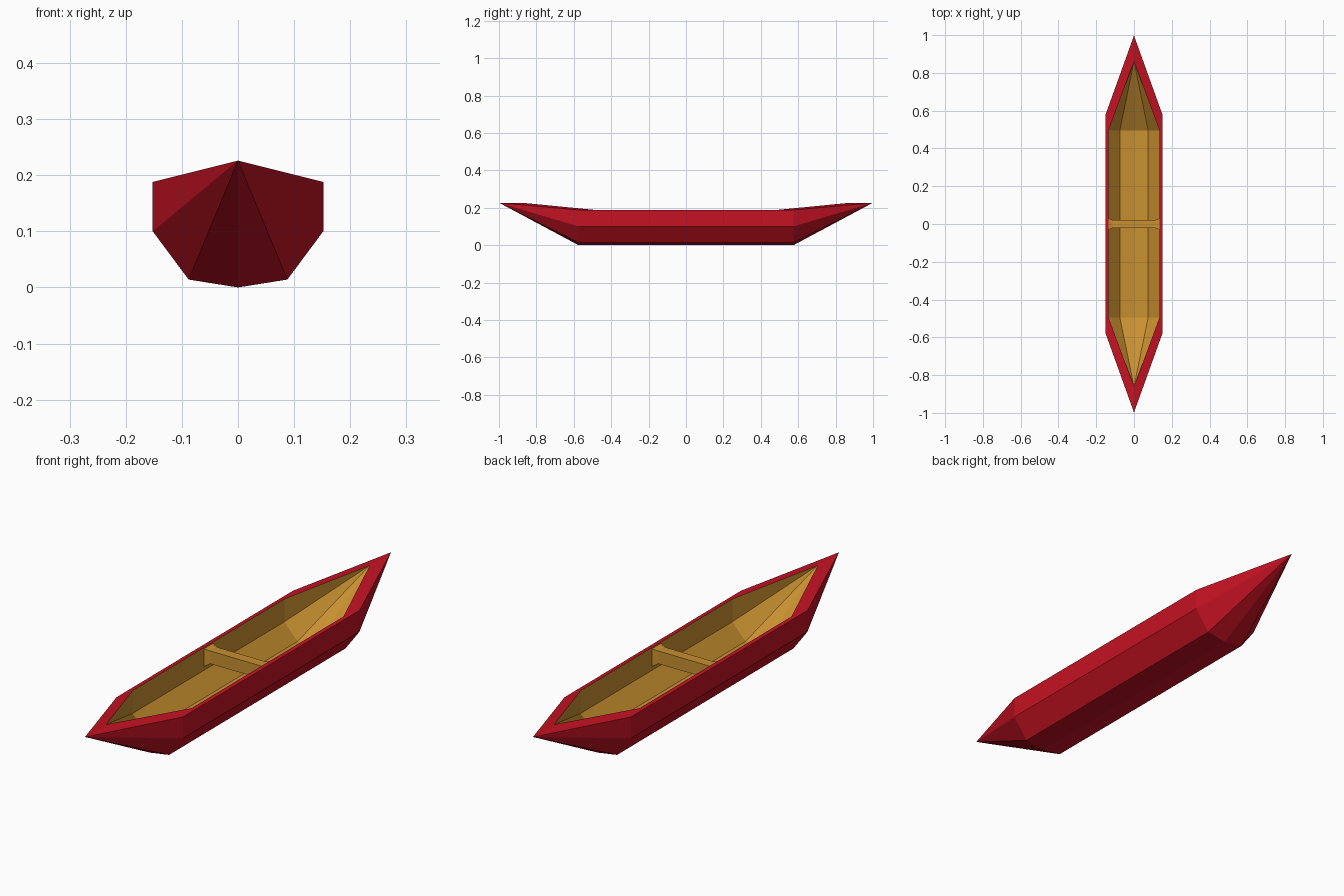
import bpy, bmesh

if "Cube" in bpy.data.objects:
    bpy.data.objects.remove(bpy.data.objects["Cube"])

# Half sections (x, z) from rim to keel, where the hull starts to taper
OUTER = [(0.152, 0.188), (0.152, 0.10), (0.088, 0.014), (0, 0.0)]
INNER = [(0.135, 0.189), (0.135, 0.095), (0.075, 0.03), (0, 0.022)]
OUTER_Y, OUTER_TIP = 0.575, (0.998, 0.226)
INNER_Y, INNER_TIP = 0.495, (0.86, 0.225)


def material(name, color):
    mat = bpy.data.materials.new(name)
    mat.diffuse_color = (*color, 1)
    mat.use_nodes = True
    mat.node_tree.nodes["Principled BSDF"].inputs["Base Color"].default_value = mat.diffuse_color
    return mat


def make_object(bm, name, mat):
    mesh = bpy.data.meshes.new(name)
    bm.to_mesh(mesh)
    bm.free()
    mesh.materials.append(mat)
    obj = bpy.data.objects.new(name, mesh)
    bpy.context.collection.objects.link(obj)
    return obj


def shell(bm, half, y_end, tip):
    """Straight trough closed by a pointed fan at both ends; returns its rim loop."""
    profile = [(-x, z) for x, z in half] + [(x, z) for x, z in half[-2::-1]]
    back, front = [[bm.verts.new((x, s * y_end, z)) for x, z in profile] for s in (1, -1)]
    tips = [bm.verts.new((0, s * tip[0], tip[1])) for s in (1, -1)]
    for i in range(len(profile) - 1):
        bm.faces.new((back[i], back[i + 1], front[i + 1], front[i]))
        bm.faces.new((tips[0], back[i + 1], back[i]))
        bm.faces.new((tips[1], front[i], front[i + 1]))
    return [tips[0], back[-1], front[-1], tips[1], front[0], back[0]]


red = material("red_paint", (0.55, 0.006, 0.016))
wood = material("wood", (0.58, 0.28, 0.03))

# Outer hull with the flat gunwale ring
bm = bmesh.new()
outer_rim = shell(bm, OUTER, OUTER_Y, OUTER_TIP)
inner_rim = [bm.verts.new((x, y, z)) for x, y, z in (
    (0, INNER_TIP[0], INNER_TIP[1]),
    (INNER[0][0], INNER_Y, INNER[0][1]), (INNER[0][0], -INNER_Y, INNER[0][1]),
    (0, -INNER_TIP[0], INNER_TIP[1]),
    (-INNER[0][0], -INNER_Y, INNER[0][1]), (-INNER[0][0], INNER_Y, INNER[0][1]))]
for i in range(6):
    j = (i + 1) % 6
    bm.faces.new((outer_rim[i], inner_rim[i], inner_rim[j], outer_rim[j]))
bmesh.ops.recalc_face_normals(bm, faces=bm.faces)
make_object(bm, "hull", red)

# Wooden lining, facing inwards
bm = bmesh.new()
shell(bm, INNER, INNER_Y, INNER_TIP)
bm.normal_update()
floor = min(bm.faces, key=lambda f: f.calc_center_median().z)
if floor.normal.z < 0:
    bmesh.ops.reverse_faces(bm, faces=bm.faces)
make_object(bm, "lining", wood)

# Cross brace, flared where it meets the sides: (x, half depth, bottom, top)
bm = bmesh.new()
rings = []
for x, d, lo, hi in ((-0.136, 0.03, 0.11, 0.184), (-0.112, 0.021, 0.125, 0.178),
                     (0.112, 0.021, 0.125, 0.178), (0.136, 0.03, 0.11, 0.184)):
    rings.append([bm.verts.new((x, y, z)) for y, z in ((-d, lo), (d, lo), (d, hi), (-d, hi))])
for a, b in zip(rings, rings[1:]):
    for i in range(4):
        j = (i + 1) % 4
        bm.faces.new((a[i], a[j], b[j], b[i]))
bm.faces.new(rings[0])
bm.faces.new(rings[-1])
bmesh.ops.recalc_face_normals(bm, faces=bm.faces)
make_object(bm, "cross_brace", wood)
